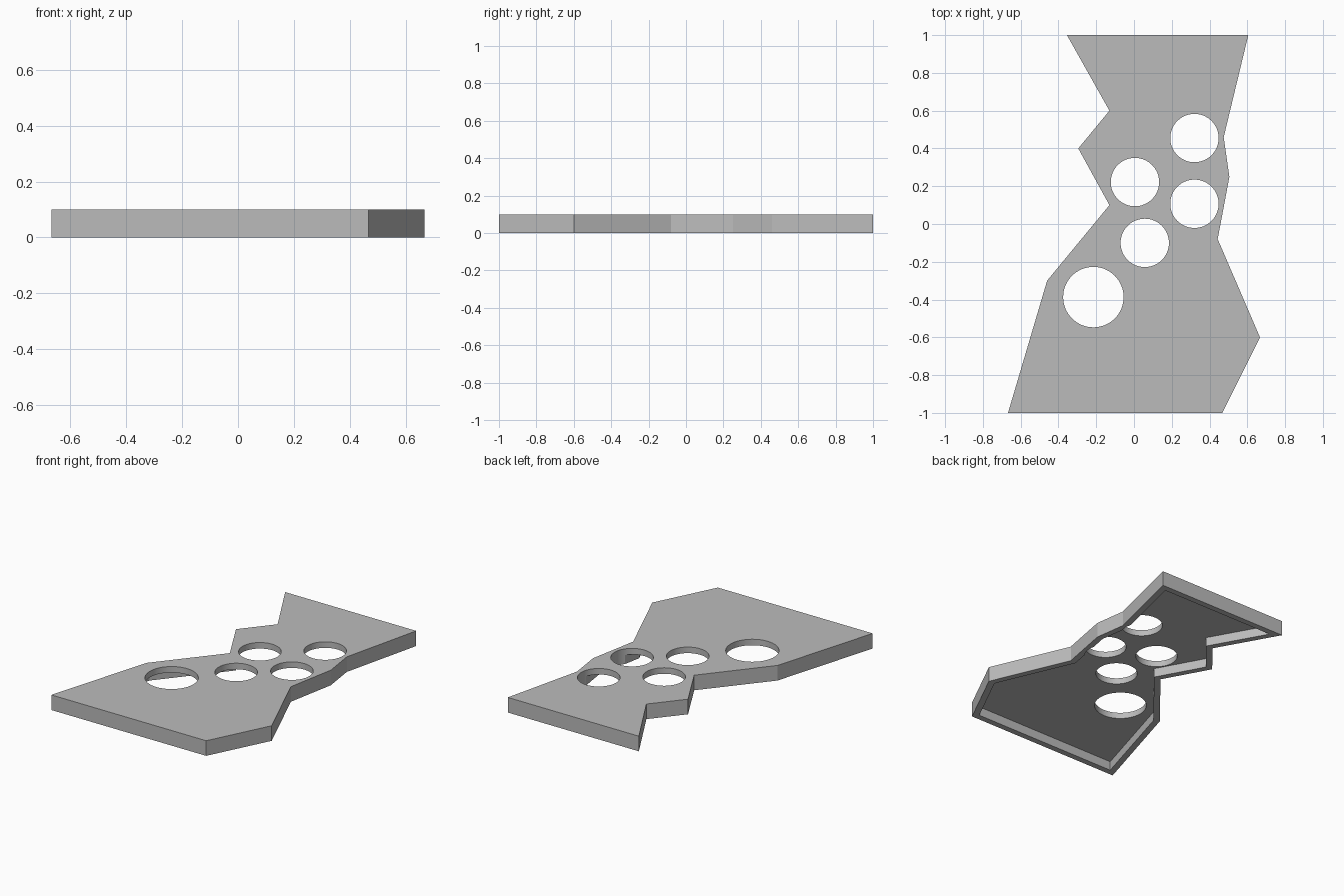
import bpy
import bmesh
from mathutils import Vector

HEIGHT, WALL, PLATE = 0.1, 0.04, 0.04

cube = bpy.data.objects.get("Cube")
if cube:
    bpy.data.objects.remove(cube, do_unlink=True)

# Plan outline, counter-clockwise
outline = [Vector(p) for p in (
    (-0.667, -1), (0.467, -1), (0.667, -0.6), (0.443, -0.08),
    (0.505, 0.25), (0.475, 0.46), (0.605, 1), (-0.355, 1),
    (-0.13, 0.6), (-0.295, 0.4), (-0.13, 0.1), (-0.46, -0.3))]

# Round holes: x, y, radius
holes = [(0.32, 0.455, 0.128), (0.005, 0.222, 0.128), (0.32, 0.107, 0.128),
         (0.057, -0.1, 0.128), (-0.215, -0.387, 0.16)]


def offset_inward(points, distance):
    """Mitred inward offset of a counter-clockwise polygon."""
    result = []
    for i, point in enumerate(points):
        a = (point - points[i - 1]).normalized()
        b = (points[(i + 1) % len(points)] - point).normalized()
        n1, n2 = Vector((-a.y, a.x)), Vector((-b.y, b.x))
        result.append(point + (n1 + n2) * distance / (1 + n1.dot(n2)))
    return result


def make_object(name, bm):
    bmesh.ops.recalc_face_normals(bm, faces=bm.faces)
    mesh = bpy.data.meshes.new(name)
    bm.to_mesh(mesh)
    bm.free()
    obj = bpy.data.objects.new(name, mesh)
    bpy.context.collection.objects.link(obj)
    return obj


def prism(name, points, low, high):
    bm = bmesh.new()
    face = bm.faces.new([bm.verts.new((p.x, p.y, low)) for p in points])
    top = bmesh.ops.extrude_face_region(bm, geom=[face], use_keep_orig=True)
    verts = [v for v in top["geom"] if isinstance(v, bmesh.types.BMVert)]
    bmesh.ops.translate(bm, verts=verts, vec=(0, 0, high - low))
    return make_object(name, bm)


def cut(target, cutter):
    mod = target.modifiers.new("Cut", 'BOOLEAN')
    mod.operation, mod.solver, mod.object = 'DIFFERENCE', 'EXACT', cutter
    bpy.ops.object.select_all(action='DESELECT')
    target.select_set(True)
    bpy.context.view_layer.objects.active = target
    bpy.ops.object.modifier_apply(modifier=mod.name)
    bpy.data.objects.remove(cutter, do_unlink=True)


# Plate with a wall hanging from its edge, open underneath
plate = prism("hollow_plate", outline, 0, HEIGHT)
cut(plate, prism("cavity_cutter", offset_inward(outline, WALL), -0.05, HEIGHT - PLATE))

# Round through holes
for x, y, radius in holes:
    bm = bmesh.new()
    bmesh.ops.create_cone(bm, cap_ends=True, segments=64,
                          radius1=radius, radius2=radius, depth=1)
    bmesh.ops.translate(bm, verts=bm.verts, vec=(x, y, 0))
    cut(plate, make_object("hole_cutter", bm))

# Single grey colour
grey = bpy.data.materials.new("grey")
grey.use_nodes = True
grey.diffuse_color = (0.5, 0.5, 0.5, 1)
grey.node_tree.nodes["Principled BSDF"].inputs["Base Color"].default_value = grey.diffuse_color
plate.data.materials.clear()
plate.data.materials.append(grey)
for polygon in plate.data.polygons:
    polygon.material_index = 0

bpy.ops.object.shade_smooth_by_angle(angle=0.2)
